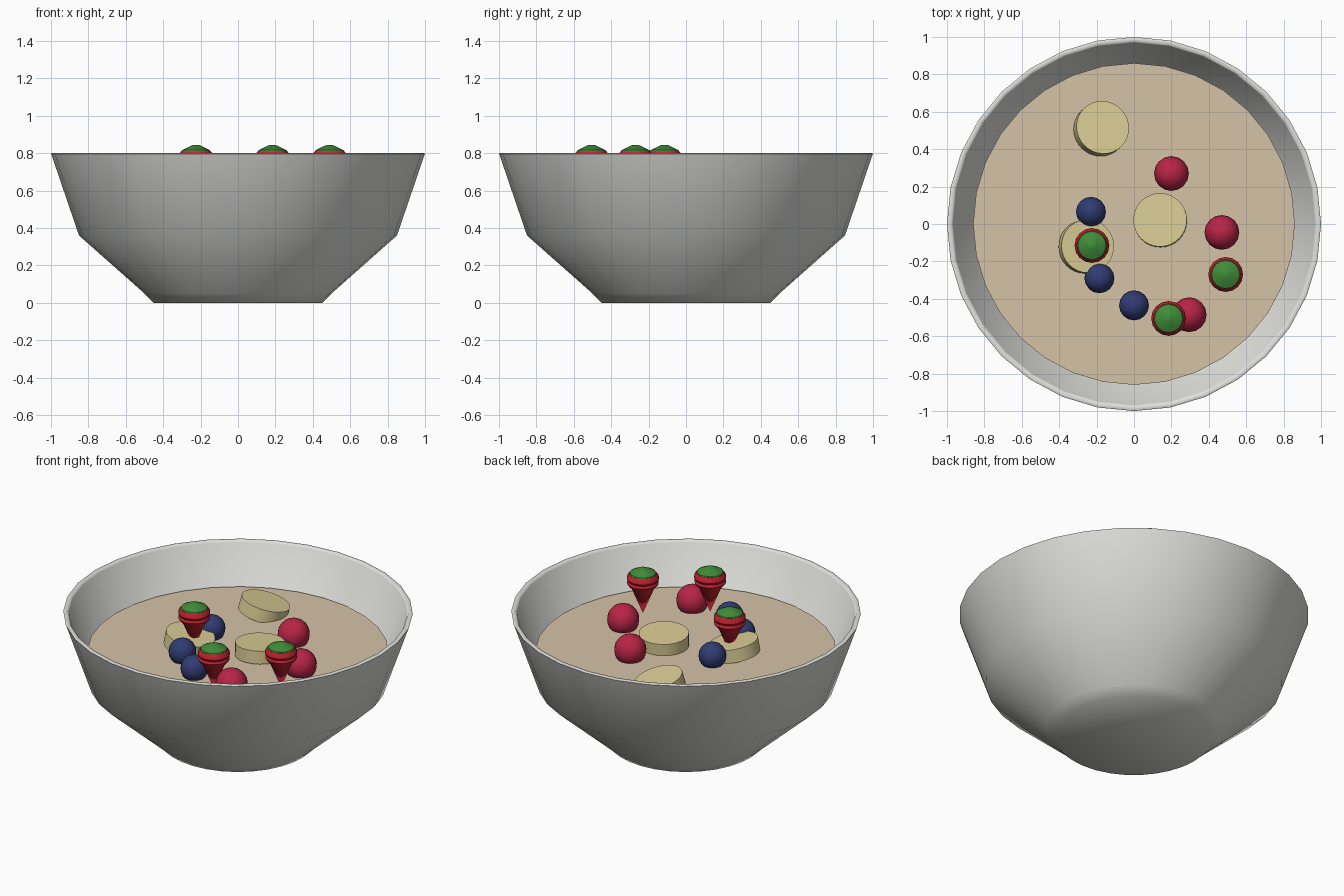
import bpy, bmesh, math
from mathutils import Vector

if "Cube" in bpy.data.objects:
    bpy.data.objects.remove(bpy.data.objects["Cube"])


def material(name, rgb):
    m = bpy.data.materials.new(name)
    m.diffuse_color = (*rgb, 1)
    m.use_nodes = True
    m.node_tree.nodes["Principled BSDF"].inputs["Base Color"].default_value = m.diffuse_color
    return m


CERAMIC = material("pale ceramic", (0.74, 0.74, 0.71))
OAT = material("oat beige", (0.66, 0.54, 0.38))
BANANA = material("banana yellow", (0.70, 0.61, 0.30))
BLUE = material("berry blue", (0.03, 0.045, 0.17))
CRIMSON = material("berry crimson", (0.48, 0.018, 0.06))
RED = material("strawberry red", (0.56, 0.016, 0.03))
GREEN = material("leaf green", (0.05, 0.26, 0.04))


def finish(name, bm, mat, angle):
    bmesh.ops.recalc_face_normals(bm, faces=bm.faces)
    me = bpy.data.meshes.new(name)
    bm.to_mesh(me)
    bm.free()
    me.materials.append(mat)
    ob = bpy.data.objects.new(name, me)
    bpy.context.collection.objects.link(ob)
    bpy.ops.object.select_all(action='DESELECT')
    ob.select_set(True)
    bpy.context.view_layer.objects.active = ob
    bpy.ops.object.shade_smooth_by_angle(angle=math.radians(angle))
    return ob


def lathe(name, profile, mat, sides=32, angle=35, loc=(0, 0, 0)):
    """Spin a (radius, height) profile about z; it starts and ends on the axis."""
    bm = bmesh.new()
    rings = []
    for r, z in profile:
        n = 1 if r == 0 else sides
        rings.append([bm.verts.new((r * math.cos(2 * math.pi * i / sides),
                                    r * math.sin(2 * math.pi * i / sides), z))
                      for i in range(n)])
    for a, b in zip(rings, rings[1:]):
        for i in range(sides):
            j = (i + 1) % sides
            quad = [a[i % len(a)], a[j % len(a)], b[j % len(b)], b[i % len(b)]]
            bm.faces.new(list(dict.fromkeys(quad)))
    ob = finish(name, bm, mat, angle)
    ob.location = loc
    return ob


def berry(name, x, y, z, r, mat):
    bm = bmesh.new()
    bmesh.ops.create_uvsphere(bm, u_segments=16, v_segments=10, radius=r)
    ob = finish(name, bm, mat, 60)
    ob.location = (x, y, z)


# Bowl: outer wall, softened rim, inner wall and floor
lathe("bowl", [(0, 0), (0.45, 0), (0.50, 0.05), (0.85, 0.36), (0.995, 0.785),
               (1.0, 0.797), (0.995, 0.80), (0.975, 0.80), (0.968, 0.79),
               (0.82, 0.37), (0.46, 0.05), (0, 0.04)], CERAMIC, angle=60)

# Oatmeal filling
lathe("oatmeal", [(0, 0.50), (0.86, 0.50), (0.86, 0.56), (0, 0.56)], OAT)

# Banana slices, each leaning along its own normal
for i, (x, y, z, nx, ny) in enumerate([(-0.175, 0.51, 0.59, 0.20, 0.18),
                                       (0.14, 0.02, 0.60, -0.02, 0.05),
                                       (-0.255, -0.12, 0.60, 0.19, 0.05)]):
    ob = lathe(f"banana_slice_{i + 1}",
               [(0, -0.04), (0.143, -0.04), (0.143, 0.04), (0, 0.04)],
               BANANA, loc=(x, y, z))
    ob.rotation_mode = 'QUATERNION'
    ob.rotation_quaternion = Vector((0, 0, 1)).rotation_difference(Vector((nx, ny, 1)))

# Blueberries and raspberries
for i, (x, y) in enumerate([(-0.23, 0.065), (-0.185, -0.29), (0, -0.435)]):
    berry(f"blueberry_{i + 1}", x, y, 0.613, 0.08, BLUE)
for i, (x, y) in enumerate([(0.2, 0.27), (0.47, -0.045), (0.295, -0.485)]):
    berry(f"raspberry_{i + 1}", x, y, 0.613, 0.093, CRIMSON)

# Strawberries: point-down cone with two ridges, and a leafy cap
for i, (x, y) in enumerate([(-0.225, -0.115), (0.49, -0.27), (0.185, -0.505)]):
    lathe(f"strawberry_{i + 1}",
          [(0, 0.56), (0.066, 0.72), (0.086, 0.74), (0.092, 0.752), (0.085, 0.766),
           (0.093, 0.78), (0.09, 0.795), (0.08, 0.81), (0, 0.81)],
          RED, sides=16, loc=(x, y, 0))
    lathe(f"strawberry_cap_{i + 1}",
          [(0, 0.808), (0.079, 0.808), (0.075, 0.816), (0.022, 0.842), (0, 0.845)],
          GREEN, sides=16, loc=(x, y, 0))
